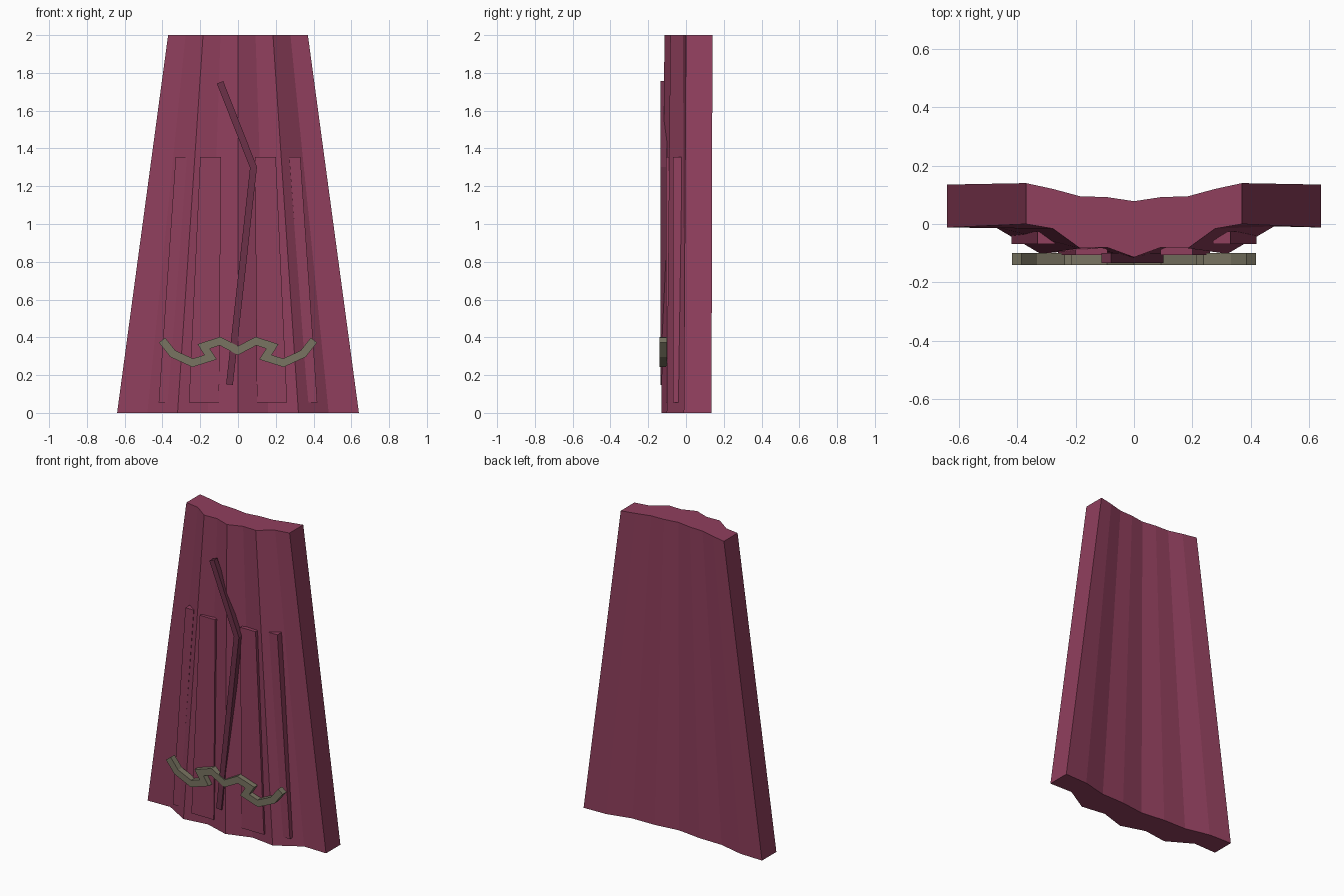
import bpy, bmesh
from mathutils import Vector

if "Cube" in bpy.data.objects:
    bpy.data.objects.remove(bpy.data.objects["Cube"])


def material(name, rgb):
    m = bpy.data.materials.new(name)
    m.diffuse_color = (*rgb, 1)
    m.use_nodes = True
    m.node_tree.nodes["Principled BSDF"].inputs["Base Color"].default_value = m.diffuse_color
    return m


CLOTH = material("cloth_red", (0.28, 0.05, 0.11))
DARK = material("dark_seam", (0.15, 0.031, 0.066))
TRIM = material("trim_olive", (0.19, 0.175, 0.12))


def finish(name, bm, mat):
    bmesh.ops.recalc_face_normals(bm, faces=bm.faces)
    me = bpy.data.meshes.new(name)
    bm.to_mesh(me)
    bm.free()
    me.materials.append(mat)
    ob = bpy.data.objects.new(name, me)
    bpy.context.collection.objects.link(ob)
    return ob


def mirrored(half):
    return half[:0:-1] + half


def loft(name, rings, mat):
    """Bridge equal closed rings and cap the ends."""
    bm = bmesh.new()
    vs = [[bm.verts.new(p) for p in r] for r in rings]
    n = len(rings[0])
    for a, b in zip(vs, vs[1:]):
        for i in range(n):
            j = (i + 1) % n
            bm.faces.new((a[i], a[j], b[j], b[i]))
    bm.faces.new(vs[0])
    bm.faces.new(vs[-1])
    return finish(name, bm, mat)


def ribbon(name, pts, width, y0, y1, mat):
    """Mitred flat band following x-z points."""
    pts = [Vector(p) for p in pts]
    rings = []
    for i, p in enumerate(pts):
        d0 = (p - pts[i - 1]).normalized() if i else (pts[1] - p).normalized()
        d1 = (pts[i + 1] - p).normalized() if i < len(pts) - 1 else d0
        n0, n1 = Vector((-d0.y, d0.x)), Vector((-d1.y, d1.x))
        m = (n0 + n1).normalized()
        o = m * (width / 2 / m.dot(n0))
        a, b = p + o, p - o
        rings.append([(a.x, y0, a.y), (b.x, y0, b.y), (b.x, y1, b.y), (a.x, y1, a.y)])
    return loft(name, rings, mat)


# Pleated cape panel: front and back depths from centre outward
def panel_ring(z, half_width, front, back):
    xs = [half_width * k / 4 for k in range(-4, 5)]
    f = [(x, y, z) for x, y in zip(xs, mirrored(front))]
    b = [(x, y, z) for x, y in zip(xs, mirrored(back))]
    return f + b[::-1]


loft("cape_panel", [
    panel_ring(0, 0.64, [-0.13, -0.08, -0.102, -0.008, -0.012],
               [0.07, 0.09, 0.092, 0.13, 0.135]),
    panel_ring(2, 0.37, [-0.114, -0.08, -0.083, -0.016, 0.0],
               [0.078, 0.092, 0.095, 0.12, 0.14]),
], CLOTH)

# Raised pleat strips on each side: x range at bottom and top, y range
STRIPS = {
    "outer_pleat": ((0.37, 0.42), (0.27, 0.33), -0.068, -0.025),
    "inner_pleat": ((0.10, 0.26), (0.09, 0.20), -0.106, -0.06),
}
for name, (lo, hi, y0, y1) in STRIPS.items():
    for s, side in ((-1, "left"), (1, "right")):
        rings = [[(s * a, y0, z), (s * b, y0, z), (s * b, y1, z), (s * a, y1, z)]
                 for (a, b), z in ((lo, 0.055), (hi, 1.355))]
        loft(f"{name}_{side}", rings, CLOTH)

# Bent centre seam
ribbon("centre_seam", [(-0.095, 1.75), (0.082, 1.3), (-0.045, 0.15)],
       0.036, -0.134, -0.10, DARK)

# Wavy hem trim
half = [(0, 0.33), (0.095, 0.38), (0.182, 0.352), (0.145, 0.295),
        (0.24, 0.265), (0.345, 0.313), (0.402, 0.385)]
path = [(-x, z) for x, z in half[:0:-1]] + half
ribbon("hem_trim", path, 0.042, -0.14, -0.10, TRIM)
